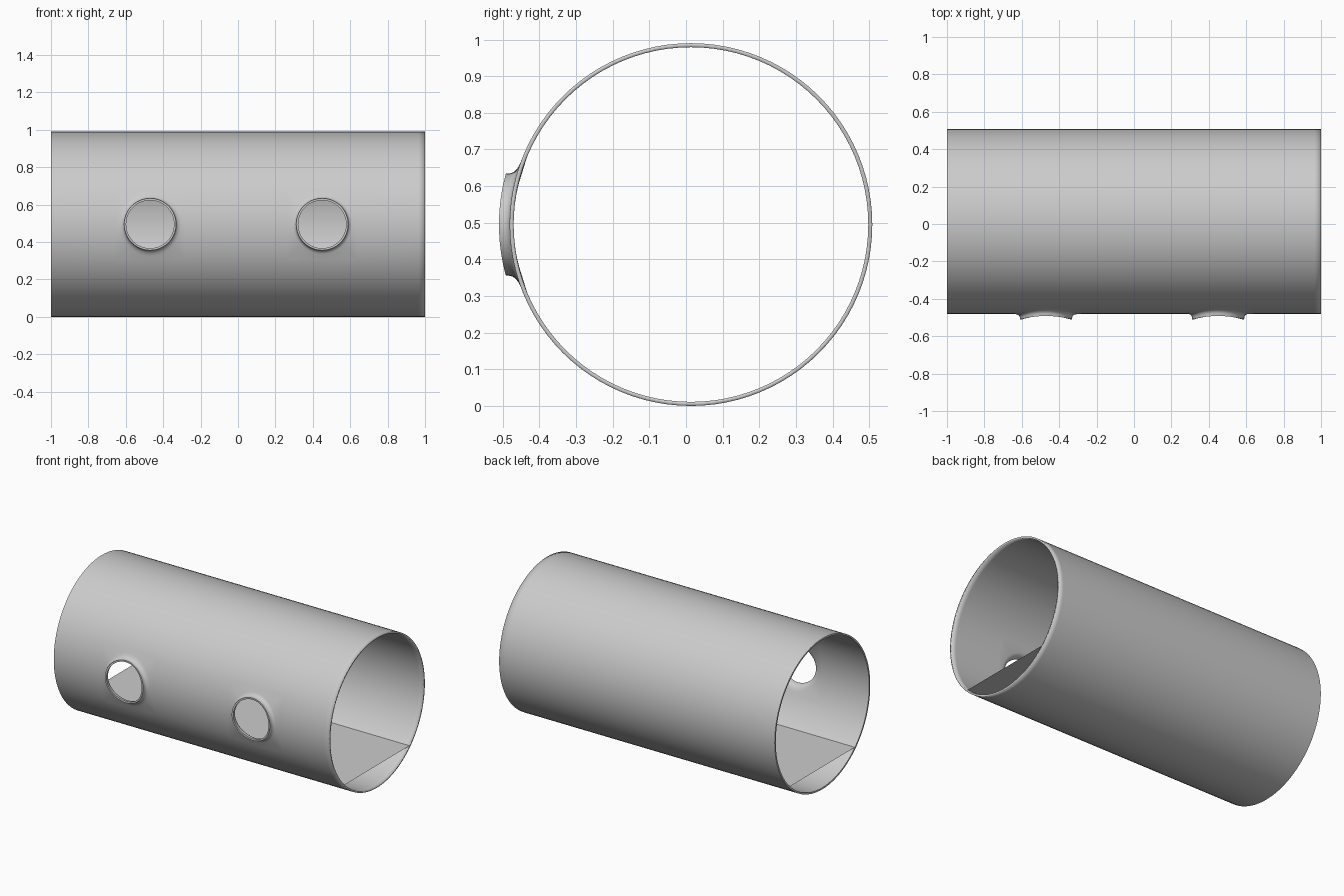
import bpy, bmesh, math

if "Cube" in bpy.data.objects:
    bpy.data.objects.remove(bpy.data.objects["Cube"])

R, CY, CZ = 0.495, 0.0135, 0.495   # outer radius and axis of the pipe
WALL = 0.011
N, HALF = 96, 6                    # sides, half-width of a port patch in sides
W = R * math.sin(HALF * 2 * math.pi / N)

# Ports: centre x, fillet width
PORTS = [(-0.47, 0.03), (0.45, 0.02)]


def link(name, bm):
    me = bpy.data.meshes.new(name)
    bm.to_mesh(me)
    bm.free()
    ob = bpy.data.objects.new(name, me)
    bpy.context.collection.objects.link(ob)
    bpy.context.view_layer.objects.active = ob
    ob.select_set(True)
    return ob


# Stations along the pipe
xs = [-1.0, -0.965]
starts = []
for cx, _ in PORTS:
    starts.append(len(xs))
    xs += [cx + W * i / HALF for i in range(-HALF, HALF + 1)]
xs += [0.965, 1.0]

# Pipe skin; ring index 0 points to the front
bm = bmesh.new()
rings = []
for x in xs:
    rings.append([bm.verts.new((x, CY - R * math.cos(2 * math.pi * j / N),
                                CZ + R * math.sin(2 * math.pi * j / N))) for j in range(N)])


def in_port(i, j):
    jj = j if j < N // 2 else j - N
    return any(s <= i < s + 2 * HALF for s in starts) and -HALF <= jj < HALF


for i in range(len(xs) - 1):
    for j in range(N):
        if not in_port(i, j):
            k = (j + 1) % N
            bm.faces.new((rings[i][j], rings[i + 1][j], rings[i + 1][k], rings[i][k]))

# Raised port collars grown out of the square openings
for s, (cx, f) in zip(starts, PORTS):
    h = HALF
    loop = [(s + a, -h) for a in range(2 * h)] + [(s + 2 * h, b) for b in range(-h, h)]
    loop += [(s + a, h) for a in range(2 * h, 0, -1)] + [(s, b) for b in range(h, -h, -1)]
    prev = [rings[i][j % N] for i, j in loop]
    angles = [math.atan2(v.co.z - CZ, v.co.x - cx) for v in prev]
    rim = 0.14
    profile = [(rim + f, 0.0)]
    for a in (22.5, 45, 67.5, 90):
        t = math.radians(a)
        profile.append((rim + f * (1 - math.sin(t)), 0.018 * (1 - math.cos(t))))
    profile.append((rim - 0.001, 0.029))
    for rho, up in profile:
        ring = []
        for a in angles:
            z = rho * math.sin(a)
            ring.append(bm.verts.new((cx + rho * math.cos(a),
                                      CY - math.sqrt((R + up) ** 2 - z * z), CZ + z)))
        for n in range(len(ring)):
            m = (n + 1) % len(ring)
            bm.faces.new((prev[n], prev[m], ring[m], ring[n]))
        prev = ring
pipe = link("pipe_shell", bm)

# Wall thickness
mod = pipe.modifiers.new("wall", 'SOLIDIFY')
mod.thickness = WALL
mod.offset = -1
bpy.ops.object.modifier_apply(modifier=mod.name)
bpy.ops.object.shade_smooth_by_angle(angle=math.radians(40))

# Softened lip on the right end
me = pipe.data
for e in me.edges:
    if all(me.vertices[v].co.x > 0.995 for v in e.vertices):
        e.use_edge_sharp = False

# Flat floor sheet inside the pipe
fz = 0.147
fw = math.sqrt((R - WALL / 2) ** 2 - (CZ - fz) ** 2)
bm = bmesh.new()
bm.faces.new([bm.verts.new((x, CY + y, fz))
              for x, y in ((-1, -fw), (1, -fw), (1, fw), (-1, fw))])
link("floor", bm)
